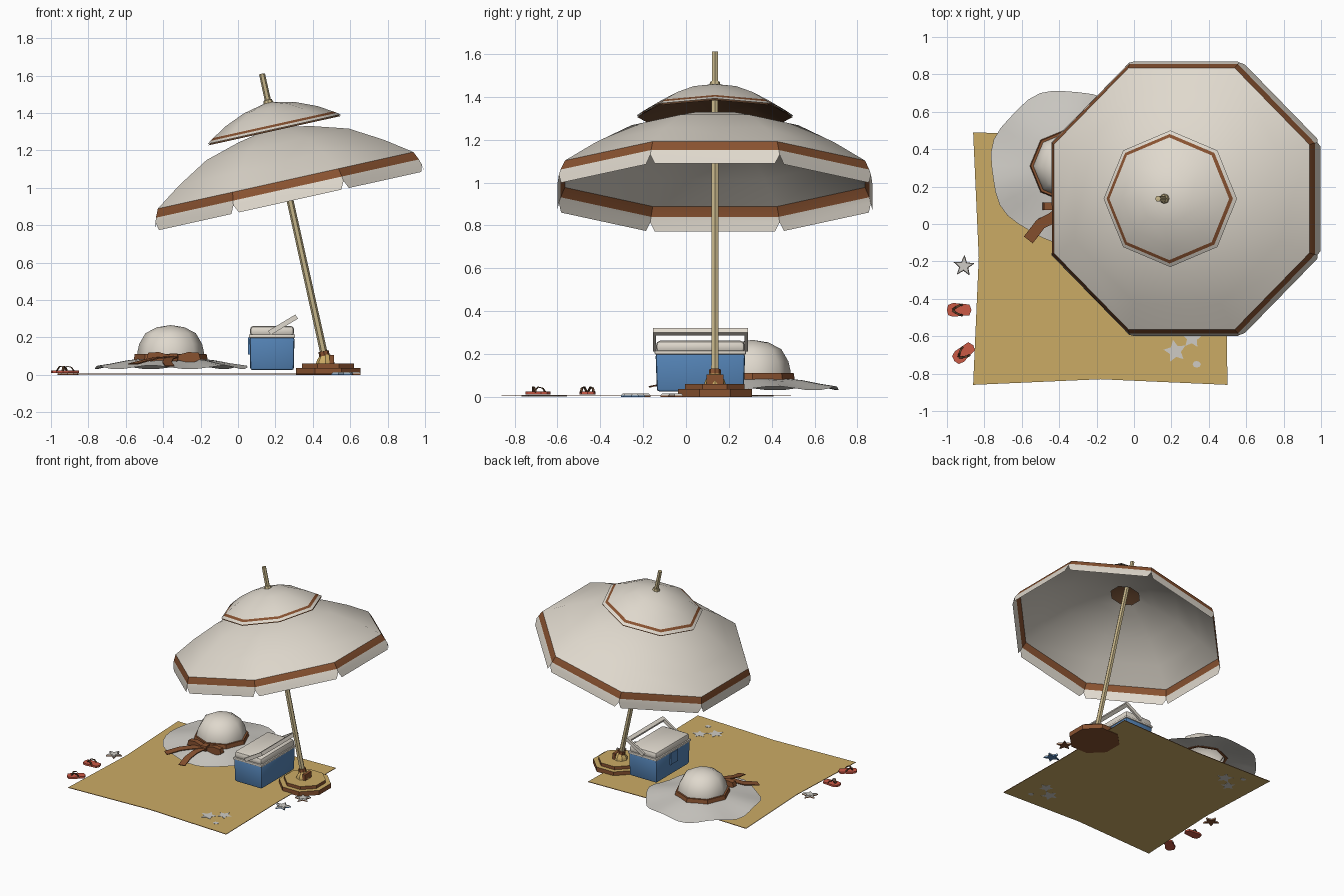
import bpy, bmesh
from math import sin, cos, pi, radians
from mathutils import Matrix, Vector

if "Cube" in bpy.data.objects:
    bpy.data.objects.remove(bpy.data.objects["Cube"])


def mat(name, r, g, b):
    m = bpy.data.materials.new(name)
    m.diffuse_color = (r, g, b, 1)
    m.use_nodes = True
    m.node_tree.nodes["Principled BSDF"].inputs["Base Color"].default_value = m.diffuse_color
    return m


CREAM = mat("cream", .74, .69, .61)
BROWN = mat("brown", .25, .085, .03)
DARK = mat("dark_brown", .12, .055, .025)
TAN = mat("sand_tan", .60, .41, .13)
WOOD = mat("pale_wood", .56, .46, .25)
BLUE = mat("blue", .09, .23, .47)
RED = mat("coral_red", .60, .10, .06)
PALE = mat("pale_grey", .62, .60, .56)
I = Matrix.Identity(4)
T = Matrix.Translation


def finish(name, bm, mats, M=I, smooth=None):
    bmesh.ops.recalc_face_normals(bm, faces=bm.faces)
    me = bpy.data.meshes.new(name)
    bm.to_mesh(me)
    bm.free()
    for m in mats:
        me.materials.append(m)
    me.transform(M)
    ob = bpy.data.objects.new(name, me)
    bpy.context.collection.objects.link(ob)
    if smooth:
        bpy.ops.object.select_all(action='DESELECT')
        ob.select_set(True)
        bpy.context.view_layer.objects.active = ob
        bpy.ops.object.shade_smooth_by_angle(angle=radians(smooth))
    return ob


def rings(bm, prof, n, phase=0, bands=None, warp=None):
    """Spin a (radius, height) profile; bands gives a material slot per step."""
    loops = []
    for r, z in prof:
        loop = []
        for i in range(n if r else 1):
            a = phase + 2 * pi * i / n
            rr, zz = warp(r, z, a) if warp else (r, z)
            loop.append(bm.verts.new((rr * cos(a), rr * sin(a), zz)))
        loops.append(loop)
    for k, (p, q) in enumerate(zip(loops, loops[1:])):
        for i in range(n):
            j = (i + 1) % n
            vs = [p[i % len(p)], p[j % len(p)], q[j % len(q)], q[i % len(q)]]
            f = bm.faces.new(list(dict.fromkeys(vs)))
            f.material_index = bands[k] if bands else 0
    return loops


def lathe(name, prof, n, mats, M=I, phase=0, bands=None, smooth=None, warp=None):
    bm = bmesh.new()
    rings(bm, prof, n, phase, bands, warp)
    return finish(name, bm, mats, M, smooth)


def plate(name, pts, z0, z1, mats, M=I, top=1.0):
    """Extrude an outline; second material, if any, goes on the sides."""
    bm = bmesh.new()
    lo = [bm.verts.new((x, y, z0)) for x, y in pts]
    hi = [bm.verts.new((x * top, y * top, z1)) for x, y in pts]
    bm.faces.new(lo)
    bm.faces.new(hi)
    for i in range(len(pts)):
        j = (i + 1) % len(pts)
        bm.faces.new((lo[i], lo[j], hi[j], hi[i])).material_index = len(mats) - 1
    return finish(name, bm, mats, M)


def box(name, lo, hi, m, bevel=0, M=I, taper=1.0):
    bm = bmesh.new()
    bmesh.ops.create_cube(bm, size=1)
    lo, hi = Vector(lo), Vector(hi)
    for v in bm.verts:
        s = taper if v.co.z < 0 else 1
        c = v.co.copy()
        v.co = (lo + hi) / 2 + Vector((c.x * s * (hi - lo).x, c.y * s * (hi - lo).y, c.z * (hi - lo).z))
    if bevel:
        bmesh.ops.bevel(bm, geom=bm.edges[:], offset=bevel, segments=2, affect='EDGES', profile=.5)
    return finish(name, bm, [m], M, 35 if bevel else None)


def ribbon(name, path, width, m, M=I, thick=.006):
    bm = bmesh.new()
    pts = [Vector(p) for p in path]
    rows = []
    for i, p in enumerate(pts):
        d = pts[min(i + 1, len(pts) - 1)] - pts[max(i - 1, 0)]
        s = Vector((-d.y, d.x, 0)).normalized() * width / 2
        rows.append((bm.verts.new(p - s), bm.verts.new(p + s)))
    for (a, b), (c, d) in zip(rows, rows[1:]):
        bm.faces.new((a, b, d, c))
    ob = finish(name, bm, [m], M)
    ob.modifiers.new("thickness", 'SOLIDIFY').thickness = thick


def star_pts(r, inner, n=5, turn=.3):
    return [((r if i % 2 == 0 else inner) * cos(turn + pi * i / n),
             (r if i % 2 == 0 else inner) * sin(turn + pi * i / n)) for i in range(2 * n)]


def oval(rx, ry, n=12):
    return [(rx * cos(2 * pi * i / n), ry * sin(2 * pi * i / n)) for i in range(n)]


# --- Parasol: everything on the tilted pole axis
TILT = T((.485, .135, 0)) @ Matrix.Rotation(radians(-12.5), 4, 'Y')
K = 1 / cos(pi / 8)
lathe("parasol_pole", [(0, .07), (.02, .07), (.018, 1.3), (.016, 1.648), (0, 1.65)], 6, [WOOD], TILT)
lathe("pole_cap_ring", [(.02, 1.475), (.028, 1.485), (.022, 1.505), (0, 1.51)], 8, [WOOD], TILT)
lathe("pole_collar", [(0, .095), (.028, .095), (.028, .13), (0, .13)], 8, [BROWN], TILT)

# main canopy with stripe and a notched hem
bm = bmesh.new()
prof = [(.10, 1.338), (.20, 1.318), (.39, 1.262), (.56, 1.163), (.70, 1.065), (.72, 1.02)]
edge = rings(bm, [(r * K, z) for r, z in prof], 8, pi / 8, [0, 0, 0, 0, 1])[-1]
tips = [bm.verts.new((.728 * K * cos(pi / 8 + i * pi / 4), .728 * K * sin(pi / 8 + i * pi / 4), .995))
        for i in range(8)]
for i in range(8):
    j = (i + 1) % 8
    a, b = [Vector((.735 * K * cos(pi / 8 + k * pi / 4), .735 * K * sin(pi / 8 + k * pi / 4), .952))
            for k in (i, j)]
    bm.faces.new((edge[i], edge[j], tips[j], bm.verts.new(b.lerp(a, .04)),
                  bm.verts.new(a.lerp(b, .04)), tips[i]))
finish("main_canopy", bm, [CREAM, BROWN], TILT, 30)

# small top canopy and its dark lining
top = [(0, 1.495), (.14, 1.463), (.25, 1.417), (.328, 1.37), (.346, 1.358), (.365, 1.345)]
lathe("top_canopy", top, 8, [CREAM, BROWN], TILT, 0, [0, 0, 0, 1, 0], 30)
lathe("top_canopy_lining", [(r * .995, z - .008) for r, z in top], 8, [DARK], TILT, 0, None, 30)

# stepped base and socket
BASE = T((.482, .135, 0))
lathe("parasol_base", [(0, 0), (.187, 0), (.187, .036), (.15, .036), (.15, .06), (0, .06)], 8,
      [BROWN, TAN], BASE, pi / 8, [0, 0, 1, 0, 1])
lathe("base_socket", [(.05, .06), (.045, .078), (.025, .11), (0, .11)], 8, [TAN], T((.467, .135, 0)))
box("socket_bracket", (.488, .095, .06), (.512, .175, .105), BROWN)

# --- Beach towel with pale printed stars at two opposite corners
plate("towel", [(-.86, .49), (-.83, -.18), (-.86, -.86), (-.18, -.83),
                (.50, -.86), (.49, -.18), (.50, .49), (-.18, .47)], .003, .007, [TAN, BROWN])
for c in range(2):
    P = T((-.18, -.18, 0)) @ Matrix.Rotation(pi * c, 4, 'Z')
    for k, (x, y, r) in enumerate([(.40, -.50, .062), (.49, -.43, .055)]):
        plate(f"towel_star_{c}_{k}", star_pts(r, r * .5, 5, .5 + k), .0025, .0085, [PALE], P @ T((x, y, 0)))
    plate(f"towel_dot_{c}", oval(.022, .018, 8), .0025, .0085, [PALE], P @ T((.515, -.57, 0)))

# --- Sun hat
HAT = T((-.36, .31, 0))


def wave(r, z, a):
    t = (r - .17) / .24
    return r * (1 - .02 * t * (1 - sin(7 * a + .6))), z + .010 * t * sin(6 * a)


lathe("hat_brim", [(.17, .085), (.24, .075), (.33, .055), (.415, .040)], 36, [PALE], HAT, warp=wave, smooth=20)
lathe("hat_crown", [(.18, .08), (.178, .12), (.168, .165), (.135, .222), (.075, .254), (0, .266)], 8,
      [CREAM], HAT, smooth=50)
lathe("hat_band", [(.178, .078), (.198, .078), (.192, .112), (.175, .112)], 8, [BROWN], HAT)

# bow at the front of the hat: loops, knot and two tails
BOW = T((-.345, .115, .092)) @ Matrix.Rotation(pi / 2, 4, 'X')
for s, n in ((-1, "left"), (1, "right")):
    plate(f"bow_loop_{n}", [(s * .015, .012), (s * .08, .03), (s * .135, .026), (s * .145, -.008),
                            (s * .10, -.03), (s * .015, -.012)], 0, .04, [BROWN], BOW)
box("bow_knot", (-.37, .065, .072), (-.32, .12, .115), BROWN, .008)
ribbon("bow_tail_left", [(-.36, .09, .10), (-.44, .03, .092), (-.50, .0, .078), (-.565, -.085, .06)], .06, BROWN)
ribbon("bow_tail_front", [(-.34, .09, .10), (-.37, .0, .088), (-.38, -.08, .07), (-.365, -.17, .05)], .05, BROWN)

# --- Cool box
box("cooler_body", (.062, -.142, .025), (.302, .276, .202), BLUE, .012, taper=.97)
box("cooler_lid_rim", (.058, -.146, .198), (.306, .28, .216), CREAM, .005)
box("cooler_lid", (.064, -.14, .205), (.30, .274, .262), CREAM, .02)
box("cooler_latch", (.054, .02, .11), (.064, .11, .20), BLUE)
HANDLE = T((.178, .067, .23)) @ Matrix.Rotation(radians(-31), 4, 'Y')
for s, n in ((-1, "front"), (1, "back")):
    box(f"handle_arm_{n}", (-.012, s * .214 - .008, -.013), (.155, s * .214 + .008, .013), CREAM, 0, HANDLE)
box("handle_grip", (.13, -.222, -.013), (.158, .222, .013), CREAM, 0, HANDLE)

# --- Sandals
for n, x, y, a in (("a", -.935, -.46, 0), ("b", -.91, -.69, 40)):
    S = T((x, y, 0)) @ Matrix.Rotation(radians(a), 4, 'Z')
    plate(f"sandal_sole_{n}", [(-.066, .0), (-.058, .028), (-.03, .038), (.02, .032), (.055, .03), (.066, 0),
                               (.055, -.028), (.02, -.03), (-.03, -.036), (-.058, -.028)],
          .01, .024, [RED], S)
    for s in (-1, 1):
        ribbon(f"sandal_strap_{n}_{s}", [(.02, s * .03, .022), (.005, s * .026, .042), (-.018, s * .014, .048),
                                         (-.035, s * .002, .024)], .011, DARK, S, .004)

# --- Starfish: pale top over a coloured underside
for n, x, y, under, t in (("left", -.91, -.225, BROWN, .25), ("right", .60, -.06, BROWN, .9),
                          ("front", .56, -.25, BLUE, .5)):
    plate(f"starfish_under_{n}", star_pts(.06, .026, 5, t), 0, .007, [under], T((x, y, 0)))
    plate(f"starfish_top_{n}", star_pts(.059, .025, 5, t), .007, .016, [PALE], T((x, y, 0)), .85)
